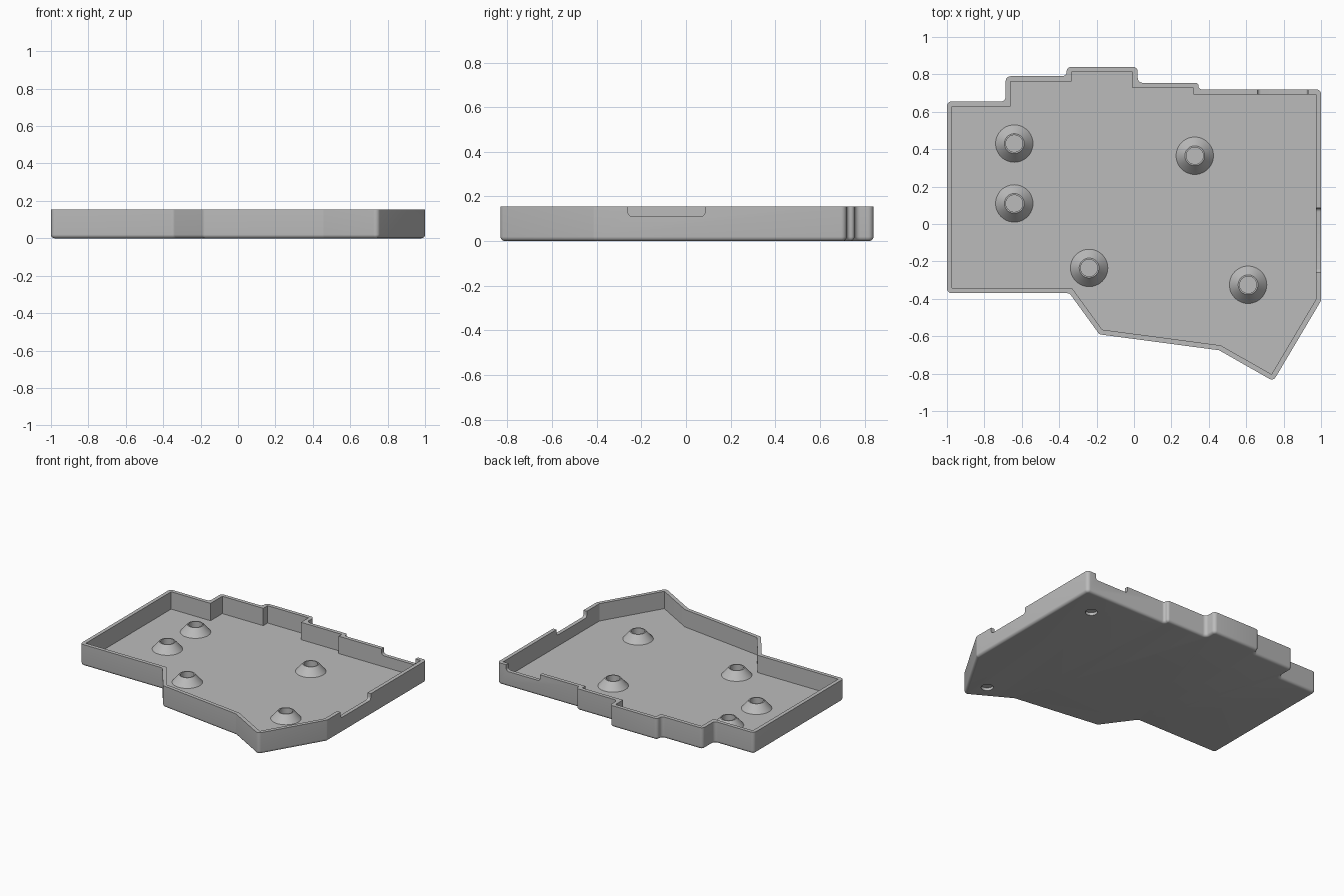
import bpy, bmesh, math
from mathutils import Vector

default = bpy.data.objects.get("Cube")
if default:
    bpy.data.objects.remove(default)

HEIGHT, FLOOR, WALL, ROUND = 0.155, 0.03, 0.027, 0.025
STEPS = 6

grey = bpy.data.materials.new("plain_grey")
grey.use_nodes = True
grey.diffuse_color = (0.5, 0.5, 0.5, 1)
grey.node_tree.nodes["Principled BSDF"].inputs["Base Color"].default_value = (0.5, 0.5, 0.5, 1)


def make_object(name, bm):
    bmesh.ops.remove_doubles(bm, verts=bm.verts, dist=1e-5)
    bmesh.ops.recalc_face_normals(bm, faces=bm.faces)
    mesh = bpy.data.meshes.new(name)
    bm.to_mesh(mesh)
    bm.free()
    mesh.materials.append(grey)
    obj = bpy.data.objects.new(name, mesh)
    bpy.context.collection.objects.link(obj)
    return obj


def smooth(obj):
    bpy.ops.object.select_all(action='DESELECT')
    obj.select_set(True)
    bpy.context.view_layer.objects.active = obj
    bpy.ops.object.shade_smooth_by_angle(angle=math.radians(30))


def rounded(points, radius):
    """Counter-clockwise outline -> (point, outward normal, corner index) along filleted corners."""
    out = []
    pts = [Vector(p) for p in points]
    for i, p in enumerate(pts):
        a, b = p - pts[i - 1], pts[(i + 1) % len(pts)] - p
        shortest = min(a.length, b.length)
        a.normalize()
        b.normalize()
        turn = math.atan2(a.x * b.y - a.y * b.x, a.dot(b))
        sign = 1 if turn > 0 else -1
        reach = math.tan(abs(turn) / 2)
        r = min(radius, 0.48 * shortest / reach)
        na = Vector((a.y, -a.x))
        centre = p - a * (r * reach) - na * (r * sign)
        start = math.atan2(na.y, na.x)
        for k in range(STEPS + 1):
            t = start + turn * k / STEPS
            n = Vector((math.cos(t), math.sin(t)))
            out.append((centre + n * (r * sign), n, i))
    return out


def mitred(points, d):
    """Outline moved inward by d with sharp corners."""
    pts = [Vector(p) for p in points]
    out = []
    for i, p in enumerate(pts):
        a = (p - pts[i - 1]).normalized()
        b = (pts[(i + 1) % len(pts)] - p).normalized()
        na, nb = Vector((a.y, -a.x)), Vector((b.y, -b.x))
        out.append(p - (na + nb) * (d / (1 + na.dot(nb))))
    return out


def bridge(bm, rings):
    for low, high in zip(rings, rings[1:]):
        n = len(low)
        for i in range(n):
            j = (i + 1) % n
            bm.faces.new((low[i], low[j], high[j], high[i]))


def cut(target, cutter):
    cutter.hide_render = True
    mod = target.modifiers.new("cut", 'BOOLEAN')
    mod.operation, mod.solver, mod.object = 'DIFFERENCE', 'EXACT', cutter
    bpy.context.view_layer.objects.active = target
    bpy.ops.object.modifier_apply(modifier=mod.name)
    bpy.data.objects.remove(cutter)


# Tray: filleted outer shell, flat rim and sharp-cornered inside
outline = [(-1, -.37), (-.345, -.37), (-.185, -.59), (.455, -.675), (.745, -.84), (1, -.41),
           (1, .72), (.345, .72), (.345, .755), (.02, .755), (.02, .84), (-.36, .84),
           (-.36, .79), (-.686, .79), (-.686, .655), (-1, .655)]
outer, inner = rounded(outline, ROUND), mitred(outline, WALL)
bm = bmesh.new()
rings = []
edge = 0.02
for k in range(STEPS + 1):
    t = math.pi / 2 * k / STEPS
    d, z = edge * (1 - math.sin(t)), edge * (1 - math.cos(t))
    rings.append([bm.verts.new((*(p - n * d), z)) for p, n, c in outer])
rings.append([bm.verts.new((*p, HEIGHT)) for p, n, c in outer])
for z in (HEIGHT, FLOOR):
    rings.append([bm.verts.new((*inner[c], z)) for p, n, c in outer])
bridge(bm, rings)
bm.faces.new(rings[0][::-1])
bm.faces.new(rings[-1][::STEPS + 1])
tray = make_object("tray", bm)


# Rounded connector notches in the side and back walls
def notch(along_y, start, end, at, bottom):
    shape = rounded([(start, bottom), (end, bottom), (end, .3), (start, .3)], 0.02)
    nb = bmesh.new()
    ends = []
    for s in (at - .06, at + .06):
        ends.append([nb.verts.new((s, p.x, p.y) if along_y else (p.x, s, p.y))
                     for p, n, c in shape])
    bridge(nb, ends)
    nb.faces.new(ends[0])
    nb.faces.new(ends[1])
    cut(tray, make_object("notch_cutter", nb))


notch(True, -.26, .085, 1, .11)
notch(False, .66, .93, .71, .11)

# Shallow round recesses underneath
for x, y in ((.8, .52), (.69, -.67)):
    rb = bmesh.new()
    bmesh.ops.create_cone(rb, cap_ends=True, segments=32, radius1=.04, radius2=.04, depth=.04)
    bmesh.ops.translate(rb, verts=rb.verts, vec=(x, y, 0))
    cut(tray, make_object("recess_cutter", rb))
smooth(tray)

# Conical screw bosses with blind holes
profile = [(.1, FLOOR), (.053, .085), (.045, .085), (.045, .034)]
for i, (x, y) in enumerate([(-.64, .43), (-.64, .11), (.325, .365), (-.24, -.235), (.61, -.325)]):
    bm = bmesh.new()
    rings = []
    for r, z in profile:
        rings.append([bm.verts.new((x + r * math.cos(a), y + r * math.sin(a), z))
                      for a in (math.tau * k / 48 for k in range(48))])
    bridge(bm, rings)
    bm.faces.new(rings[-1])
    bm.faces.new(rings[0][::-1])
    smooth(make_object(f"screw_boss_{i + 1}", bm))
